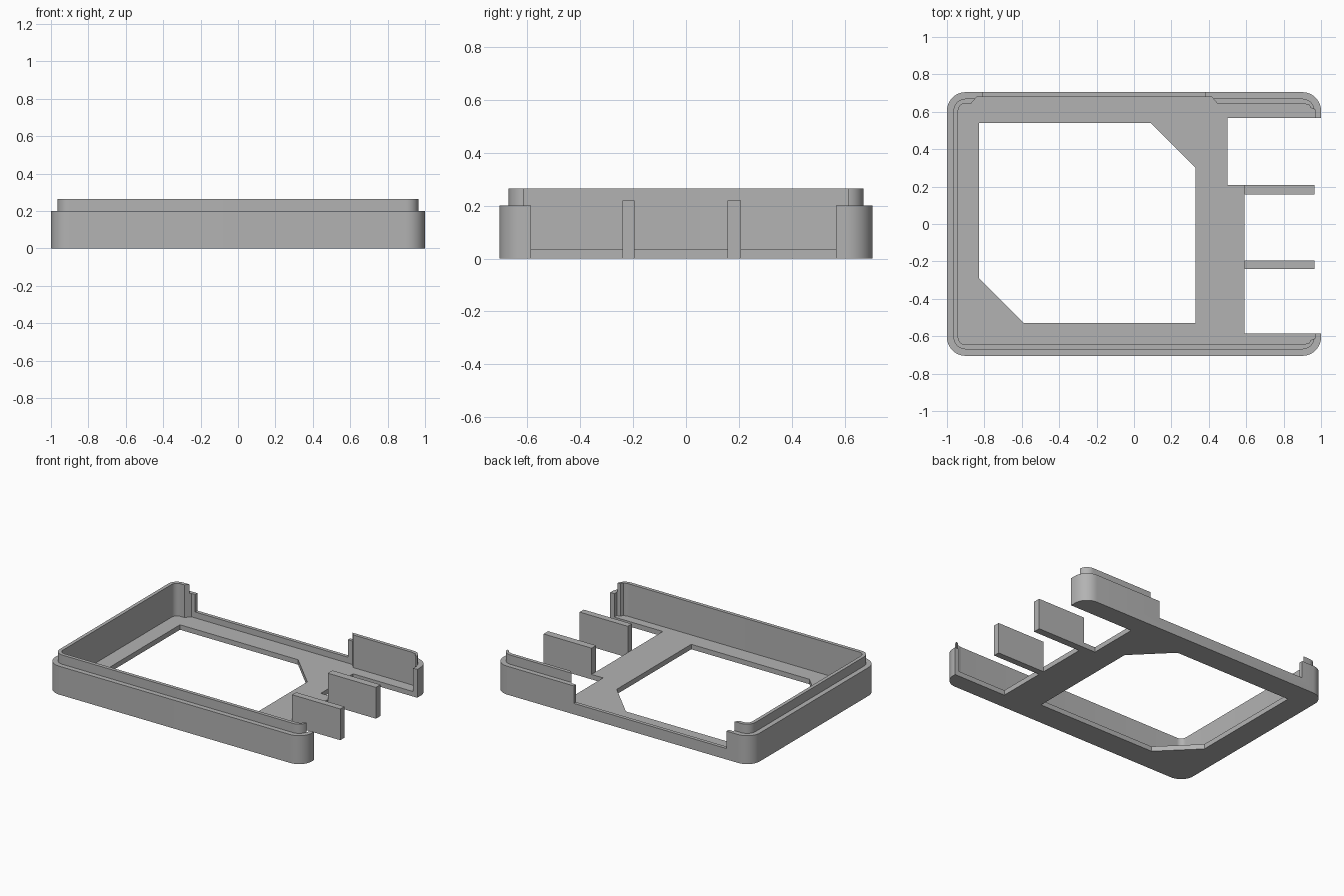
import bpy
import bmesh
from math import cos, sin, pi

cube = bpy.data.objects.get("Cube")
if cube:
    bpy.data.objects.remove(cube, do_unlink=True)

GREY = (0.45, 0.45, 0.45, 1)
mat = bpy.data.materials.new("plain grey")
mat.use_nodes = True
mat.diffuse_color = GREY
mat.node_tree.nodes["Principled BSDF"].inputs["Base Color"].default_value = GREY

HX, HY = 1.0, 0.705          # half size of the tray
WALL, LIP, FLOOR = 0.2, 0.265, 0.035


def prism(name, points, z0, z1):
    """Extrude a counter-clockwise outline from z0 to z1."""
    bm = bmesh.new()
    base = bm.faces.new([bm.verts.new((x, y, z0)) for x, y in points])
    top = bmesh.ops.extrude_face_region(bm, geom=[base])["geom"]
    verts = [v for v in top if isinstance(v, bmesh.types.BMVert)]
    bmesh.ops.translate(bm, verts=verts, vec=(0, 0, z1 - z0))
    bmesh.ops.recalc_face_normals(bm, faces=bm.faces)
    mesh = bpy.data.meshes.new(name)
    bm.to_mesh(mesh)
    bm.free()
    mesh.materials.append(mat)
    obj = bpy.data.objects.new(name, mesh)
    bpy.context.collection.objects.link(obj)
    return obj


def rect(x0, x1, y0, y1):
    return [(x0, y0), (x1, y0), (x1, y1), (x0, y1)]


def rounded(inset, radius, steps=10):
    """Tray outline moved inwards, with rounded corners."""
    cx, cy = HX - inset - radius, HY - inset - radius
    points = []
    for i, (sx, sy) in enumerate([(1, 1), (-1, 1), (-1, -1), (1, -1)]):
        for k in range(steps + 1):
            a = (i + k / steps) * pi / 2
            points.append((sx * cx + radius * cos(a), sy * cy + radius * sin(a)))
    return points


def combine(target, tool, operation):
    """Apply a boolean and discard the tool."""
    mod = target.modifiers.new("cut", "BOOLEAN")
    mod.operation, mod.solver, mod.object = operation, "EXACT", tool
    bpy.context.view_layer.update()
    graph = bpy.context.evaluated_depsgraph_get()
    mesh = bpy.data.meshes.new_from_object(target.evaluated_get(graph))
    target.modifiers.clear()
    target.data = mesh
    bpy.data.objects.remove(tool, do_unlink=True)


# Tray with a stepped rim
tray = prism("tray", rounded(0, 0.1), 0, WALL)
combine(tray, prism("rim", rounded(0.035, 0.065), 0.1, LIP), "UNION")

# Cavity, widened along the back wall and at the open right end
back_recess = [(-0.87, 0.5), (0.445, 0.5), (0.445, 0.645), (0.415, 0.68),
               (-0.84, 0.68), (-0.87, 0.645)]
end_recess = [(0.8, -0.64), (0.935, -0.64), (0.945, -0.62), (0.968, -0.612),
              (0.968, 0.612), (0.945, 0.62), (0.935, 0.64), (0.8, 0.64)]
for outline in (rounded(0.06, 0.04), back_recess, end_recess):
    combine(tray, prism("cavity", outline, FLOOR, 0.5), "DIFFERENCE")

# Low section of the back wall
combine(tray, prism("notch", rect(-0.81, 0.38, 0.6, 0.9), 0.077, 0.5), "DIFFERENCE")

# Floor window with two clipped corners
window = [(-0.83, -0.29), (-0.59, -0.53), (0.33, -0.53),
          (0.33, 0.3), (0.09, 0.54), (-0.83, 0.54)]
combine(tray, prism("window", window, -0.1, 0.5), "DIFFERENCE")

# Stepped opening through the right end
opening = [(0.59, -0.585), (1.2, -0.585), (1.2, 0.567), (0.5, 0.567),
           (0.5, 0.208), (0.59, 0.208)]
combine(tray, prism("opening", opening, -0.1, 0.5), "DIFFERENCE")

# Two upright dividers
prism("front_divider", rect(0.59, 0.965, -0.24, -0.195), 0, 0.22)
prism("back_divider", rect(0.59, 0.965, 0.157, 0.208), 0, 0.22)

# Smooth the rounded corners only
bpy.ops.object.select_all(action="DESELECT")
tray.select_set(True)
bpy.context.view_layer.objects.active = tray
bpy.ops.object.shade_smooth_by_angle(angle=pi / 6)
